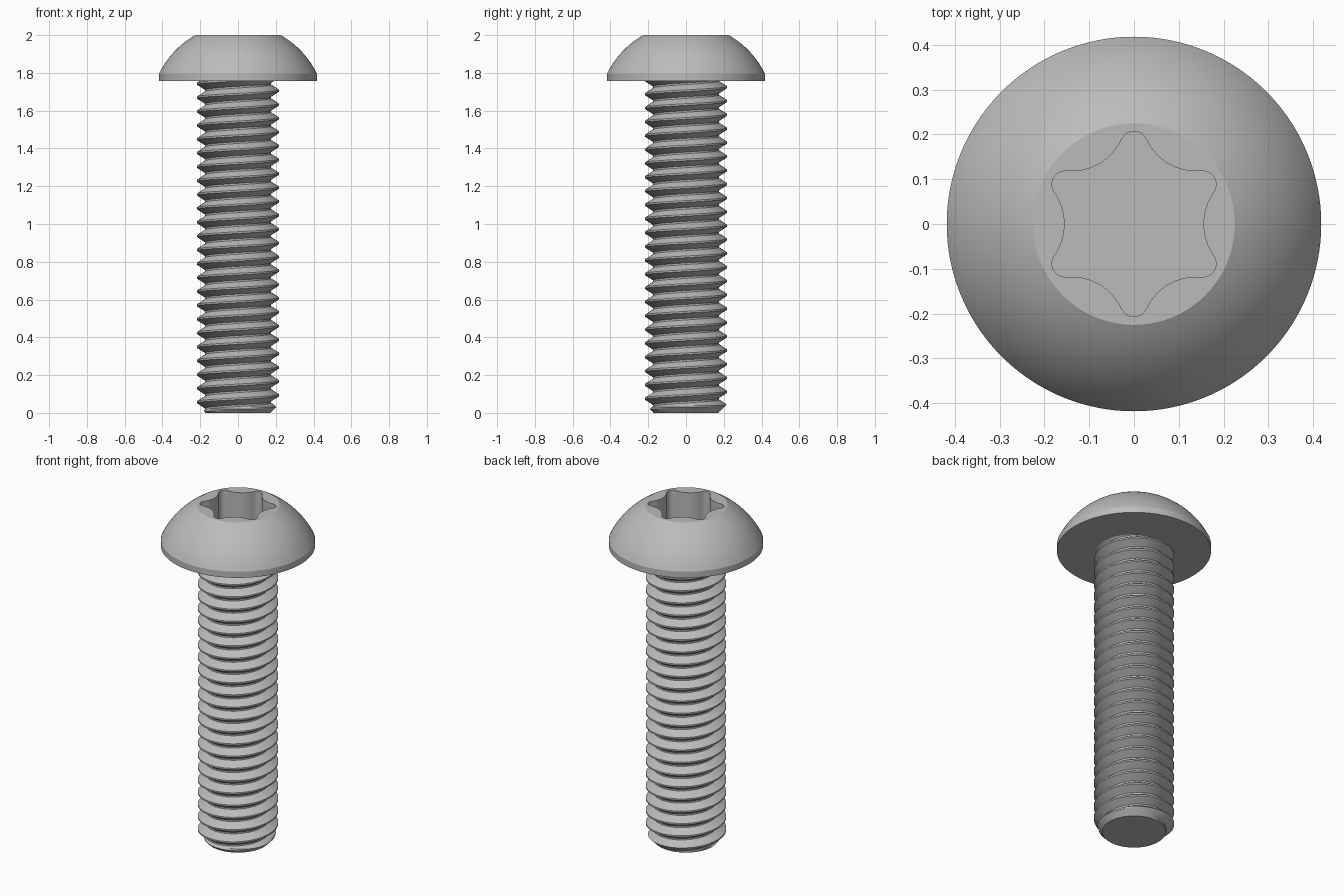
import bpy
import bmesh
from math import sin, cos, pi, sqrt, asin, atan2, radians, floor
from mathutils import Vector

cube = bpy.data.objects.get("Cube")
if cube:
    bpy.data.objects.remove(cube, do_unlink=True)

HEAD_BOTTOM, TOP = 1.758, 2.0
HEAD_R, FLAT_R, RIM_Z = 0.418, 0.225, 1.795
SOCKET_DEPTH = 0.18
PITCH, MAJOR_R, MINOR_R, PHASE = 0.0733, 0.218, 0.175, 0.02

steel = bpy.data.materials.new("steel_grey")
steel.use_nodes = True
grey = (0.5, 0.5, 0.5, 1)
steel.diffuse_color = grey
steel.node_tree.nodes["Principled BSDF"].inputs["Base Color"].default_value = grey


def finish(name, bm, angle):
    bmesh.ops.recalc_face_normals(bm, faces=bm.faces)
    mesh = bpy.data.meshes.new(name)
    bm.to_mesh(mesh)
    bm.free()
    mesh.materials.append(steel)
    obj = bpy.data.objects.new(name, mesh)
    bpy.context.collection.objects.link(obj)
    bpy.ops.object.select_all(action="DESELECT")
    obj.select_set(True)
    bpy.context.view_layer.objects.active = obj
    bpy.ops.object.shade_smooth_by_angle(angle=radians(angle))
    return obj


# Six-lobed socket outline: small tip arcs tangent to wide valley arcs
TIP_D, TIP_R = 0.177, 0.03
VALLEY_R = 0.122
VALLEY_D = 0.155 + VALLEY_R
tip = Vector((TIP_D, 0))
valley = Vector((cos(pi / 6), sin(pi / 6))) * VALLEY_D
joint = tip + (valley - tip).normalized() * TIP_R
JOINT_ANGLE = atan2(joint.y, joint.x)


def socket_radius(a):
    a = abs((a - pi / 2 + pi / 6) % (pi / 3) - pi / 6)
    if a < JOINT_ANGLE:
        return TIP_D * cos(a) + sqrt(TIP_R ** 2 - (TIP_D * sin(a)) ** 2)
    b = pi / 6 - a
    return VALLEY_D * cos(b) - sqrt(VALLEY_R ** 2 - (VALLEY_D * sin(b)) ** 2)


# Button head: lathed dome whose flat top runs into the socket
def build_head():
    seg, arc_steps = 180, 14
    centre = (TOP ** 2 + FLAT_R ** 2 - RIM_Z ** 2 - HEAD_R ** 2) / (2 * (TOP - RIM_Z))
    dome_r = sqrt(FLAT_R ** 2 + (TOP - centre) ** 2)
    start, end = asin(HEAD_R / dome_r), asin(FLAT_R / dome_r)
    profile = [(HEAD_R, HEAD_BOTTOM)]
    for i in range(arc_steps + 1):
        t = start + (end - start) * i / arc_steps
        profile.append((dome_r * sin(t), centre + dome_r * cos(t)))
    profile += [(None, TOP), (None, TOP - SOCKET_DEPTH)]
    bm = bmesh.new()
    rings = []
    for r, z in profile:
        ring = []
        for i in range(seg):
            a = 2 * pi * i / seg
            rad = socket_radius(a) if r is None else r
            ring.append(bm.verts.new((rad * cos(a), rad * sin(a), z)))
        rings.append(ring)
    for low, high in zip(rings, rings[1:]):
        for i in range(seg):
            j = (i + 1) % seg
            bm.faces.new((low[i], low[j], high[j], high[i]))
    bm.faces.new(rings[0])
    bm.faces.new(rings[-1])
    finish("button_head", bm, 25)


# Threaded shank: helical strip, trimmed at both ends, chamfered at the tip
def build_shank():
    seg = 72
    section = [(MINOR_R, -0.44), (MAJOR_R, -0.06), (MAJOR_R, 0.06), (MINOR_R, 0.44)]
    turns = floor(HEAD_BOTTOM / PITCH) + 4
    bm = bmesh.new()
    columns = []
    for i in range(seg * turns + 1):
        a = 2 * pi * i / seg
        z = PHASE + PITCH * (i / seg - 2)
        columns.append([bm.verts.new((r * cos(a), r * sin(a), z + h * PITCH))
                        for r, h in section])
    for i in range(seg * turns):
        p, q = columns[i], columns[i + 1]
        for k in range(3):
            bm.faces.new((p[k], q[k], q[k + 1], p[k + 1]))
        # Root strip joins this turn to the next one up
        if i + seg < seg * turns:
            n, m = columns[i + seg], columns[i + seg + 1]
            bm.faces.new((p[3], q[3], m[0], n[0]))

    def cut(z, below=False, above=False):
        bmesh.ops.bisect_plane(bm, geom=bm.verts[:] + bm.edges[:] + bm.faces[:],
                               plane_co=(0, 0, z), plane_no=(0, 0, 1),
                               clear_inner=below, clear_outer=above)

    cut(0, below=True)
    cut(HEAD_BOTTOM, above=True)
    for step in range(1, 6):
        cut(step * 0.01)
    for v in bm.verts:
        limit = MINOR_R - 0.003 + v.co.z
        r = v.co.xy.length
        if r > limit:
            v.co.xy *= limit / r
    bmesh.ops.remove_doubles(bm, verts=bm.verts, dist=0.0001)
    # Flat end cap
    rim = [e for e in bm.edges if e.is_boundary and all(v.co.z < 0.001 for v in e.verts)]
    bmesh.ops.holes_fill(bm, edges=rim, sides=0)
    finish("threaded_shank", bm, 25)


build_head()
build_shank()
